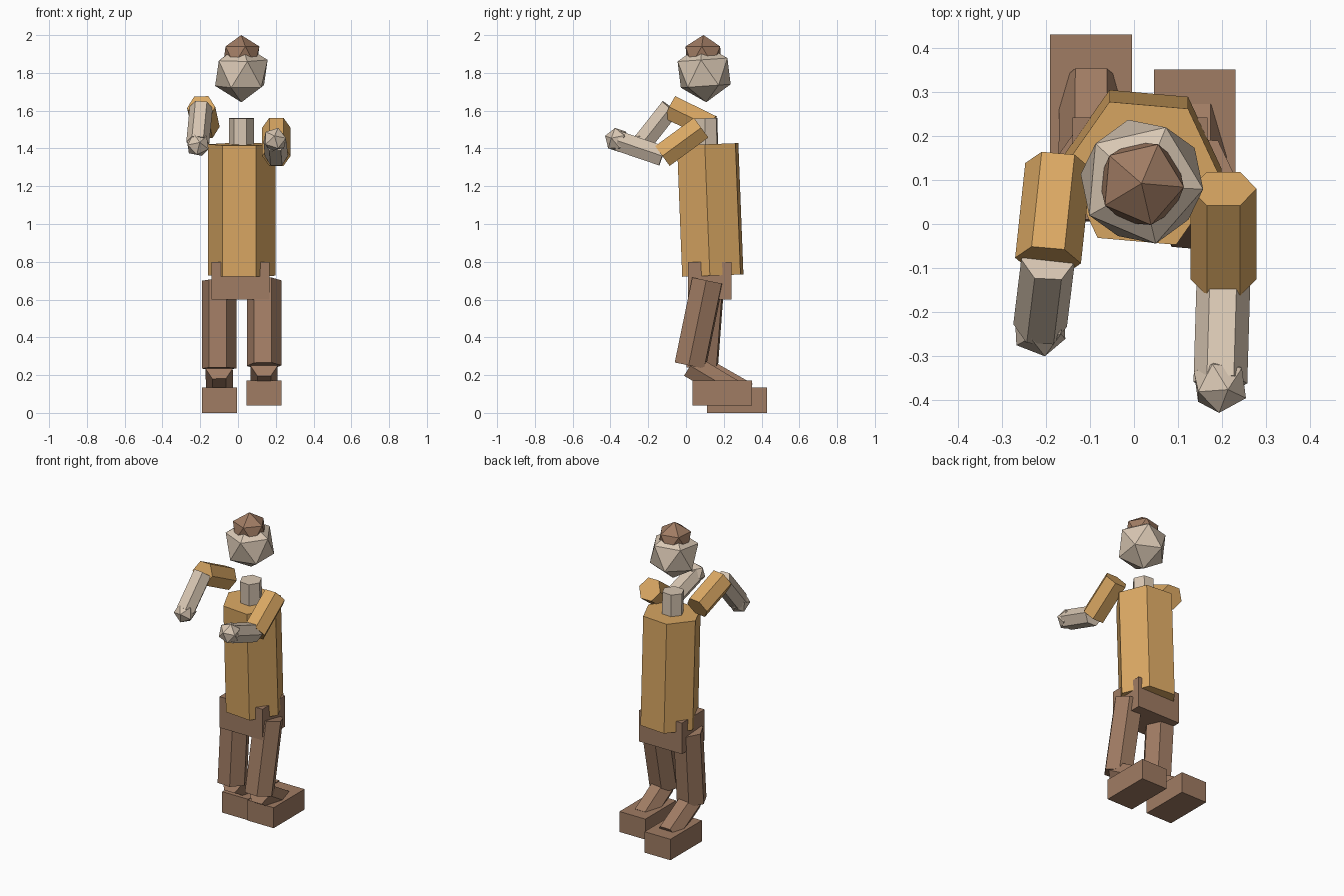
import bpy, bmesh, math
from mathutils import Vector, Matrix

if "Cube" in bpy.data.objects:
    bpy.data.objects.remove(bpy.data.objects["Cube"], do_unlink=True)


def material(name, rgb):
    m = bpy.data.materials.new(name)
    m.use_nodes = True
    m.diffuse_color = (*rgb, 1)
    m.node_tree.nodes["Principled BSDF"].inputs["Base Color"].default_value = (*rgb, 1)
    return m


SHIRT = material("ochre shirt", (0.70, 0.39, 0.125))
SKIN = material("pale skin", (0.69, 0.57, 0.45))
BROWN = material("dull brown", (0.35, 0.20, 0.125))


def finish(name, bm, mat):
    bmesh.ops.recalc_face_normals(bm, faces=bm.faces)
    mesh = bpy.data.meshes.new(name)
    bm.to_mesh(mesh)
    bm.free()
    mesh.materials.append(mat)
    ob = bpy.data.objects.new(name, mesh)
    bpy.context.collection.objects.link(ob)
    return ob


def prism(name, start, end, radius, mat, spin=0.0):
    """Six-sided limb running from start to end, one corner towards +x."""
    a, b = Vector(start), Vector(end)
    d = (b - a).normalized()
    u = Vector((1, 0, 0))
    u = (u - d * u.dot(d)).normalized()
    v = d.cross(u)
    bm = bmesh.new()
    rings = []
    for centre in (a, b):
        ring = []
        for i in range(6):
            t = math.radians(60 * i + spin)
            ring.append(bm.verts.new(centre + radius * (u * math.cos(t) + v * math.sin(t))))
        rings.append(ring)
    low, high = rings
    bm.faces.new(low[::-1])
    bm.faces.new(high)
    for i in range(6):
        j = (i + 1) % 6
        bm.faces.new((low[i], low[j], high[j], high[i]))
    return finish(name, bm, mat)


def box(name, low, high, mat):
    low, high = Vector(low), Vector(high)
    bm = bmesh.new()
    place = Matrix.Translation((low + high) / 2) @ Matrix.Diagonal((*(high - low), 1))
    bmesh.ops.create_cube(bm, size=1, matrix=place)
    return finish(name, bm, mat)


def gem(name, centre, radius, mat, turn):
    """Twenty-sided ball."""
    bm = bmesh.new()
    bmesh.ops.create_icosphere(bm, subdivisions=1, radius=radius,
                               matrix=Matrix.Translation(centre) @ turn)
    return finish(name, bm, mat)


# Head, hair, neck and torso share a slight twist
TWIST = -5
turn = Matrix.Rotation(math.radians(4), 4, 'X') @ Matrix.Rotation(math.radians(TWIST), 4, 'Z')
gem("head", (0.018, 0.096, 1.80), 0.156, SKIN, turn)
gem("hair", (0.017, 0.092, 1.892), 0.108, BROWN, Matrix.Rotation(math.radians(TWIST), 4, 'Z'))
prism("neck", (0.018, 0.11, 1.40), (0.018, 0.105, 1.56), 0.067, SKIN, TWIST)
prism("torso", (0.02, 0.142, 0.727), (0.02, 0.115, 1.422), 0.179, SHIRT, TWIST)
box("hips", (-0.14, 0.01, 0.60), (0.167, 0.242, 0.80), BROWN)

# Arms: shoulder, elbow, wrist, hand centre
arms = {
    "left": ((0.203, 0.08, 1.51), (0.203, -0.125, 1.36),
             (0.196, -0.36, 1.44), (0.195, -0.365, 1.445)),
    "right": ((-0.172, 0.132, 1.512), (-0.195, -0.083, 1.617),
              (-0.213, -0.23, 1.43), (-0.213, -0.235, 1.42)),
}
for side, (shoulder, elbow, wrist, palm) in arms.items():
    prism(side + "_upper_arm", shoulder, elbow, 0.075, SHIRT)
    prism(side + "_forearm", elbow, wrist, 0.061, SKIN)
    aim = (Vector(wrist) - Vector(elbow)).to_track_quat('Z', 'Y').to_matrix().to_4x4()
    gem(side + "_hand", palm, 0.067, SKIN, aim)

# Legs: hip, knee, ankle, then opposite corners of the foot
legs = {
    "left": ((0.138, 0.115, 0.70), (0.138, 0.022, 0.25), (0.138, 0.24, 0.12),
             (0.045, 0.035, 0.04), (0.23, 0.35, 0.172)),
    "right": ((-0.10, 0.12, 0.70), (-0.10, 0.085, 0.235), (-0.097, 0.322, 0.10),
              (-0.19, 0.11, 0.0), (-0.005, 0.43, 0.135)),
}
for side, (hip, knee, ankle, heel, toe) in legs.items():
    prism(side + "_thigh", knee, hip, 0.092, BROWN, TWIST)
    prism(side + "_shin", knee, ankle, 0.072, BROWN)
    box(side + "_foot", heel, toe, BROWN)
